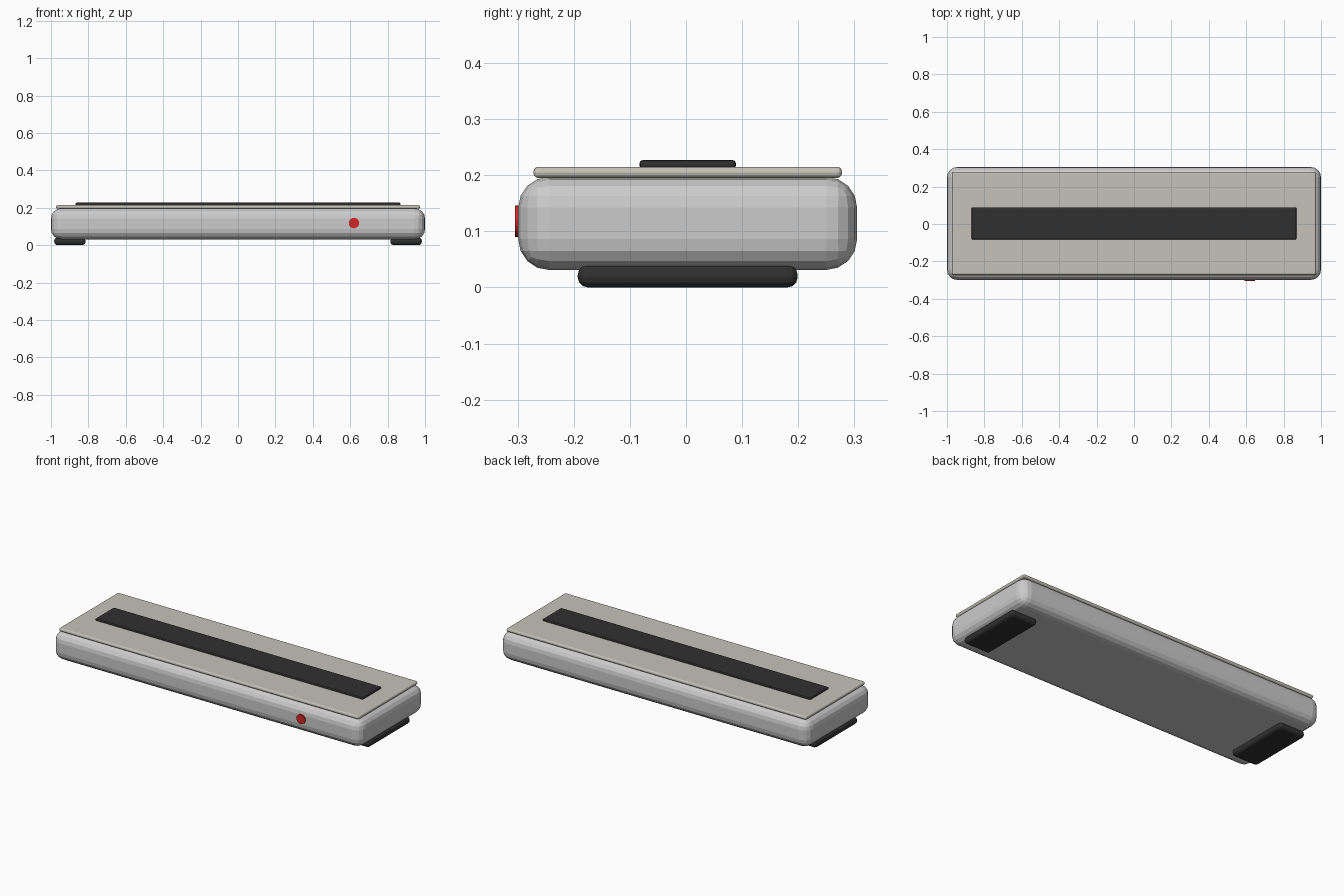
import bpy, math

if "Cube" in bpy.data.objects:
    bpy.data.objects.remove(bpy.data.objects["Cube"])

CY = 0.003  # body sits slightly back because the button protrudes in front


def material(name, rgb):
    m = bpy.data.materials.new(name)
    m.diffuse_color = (*rgb, 1)
    m.use_nodes = True
    m.node_tree.nodes["Principled BSDF"].inputs["Base Color"].default_value = m.diffuse_color
    return m


beige = material("beige", (0.56, 0.54, 0.48))
dark = material("dark_rubber", (0.03, 0.03, 0.03))
red = material("red", (0.65, 0.02, 0.02))


def box(name, x, y, z, bevel, segments, mat=None):
    """Bevelled box from (min, max) ranges on each axis."""
    bpy.ops.mesh.primitive_cube_add(
        size=1, location=[(r[0] + r[1]) / 2 for r in (x, y, z)])
    o = bpy.context.object
    o.name = name
    o.scale = [r[1] - r[0] for r in (x, y, z)]
    bpy.ops.object.transform_apply(location=False, rotation=False, scale=True)
    b = o.modifiers.new("rounded_edges", 'BEVEL')
    b.width = bevel
    b.segments = segments
    if mat:
        o.data.materials.append(mat)
    return o


# Rounded main housing
box("body", (-1, 1), (CY - 0.302, CY + 0.302), (0.031, 0.197), 0.055, 4)

# Thin lid and the long dark strip on it
box("top_plate", (-0.973, 0.973), (CY - 0.275, CY + 0.275), (0.195, 0.215), 0.009, 3, beige)
box("top_strip", (-0.868, 0.868), (CY - 0.086, CY + 0.086), (0.211, 0.227), 0.006, 2, dark)

# Feet under both ends
for side, name in ((-1, "left_foot"), (1, "right_foot")):
    xs = sorted((side * 0.815, side * 0.983))
    box(name, xs, (CY - 0.196, CY + 0.196), (0, 0.04), 0.018, 3, dark)

# Record button on the front
bpy.ops.mesh.primitive_cylinder_add(
    vertices=24, radius=0.028, depth=0.03,
    location=(0.62, -0.29, 0.118), rotation=(math.pi / 2, 0, 0))
button = bpy.context.object
button.name = "record_button"
button.data.materials.append(red)
bpy.ops.object.shade_smooth_by_angle()
